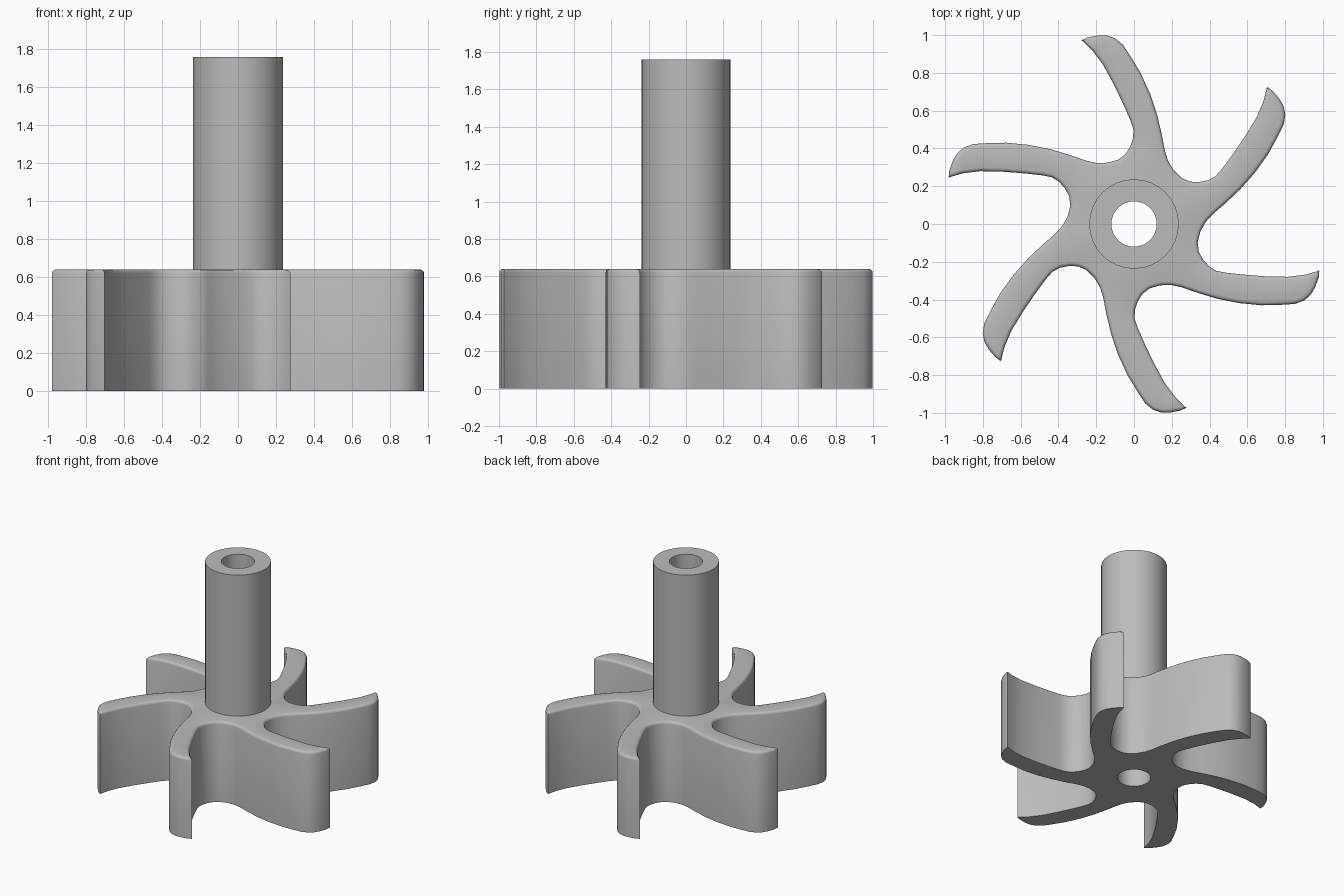
import bpy
import bmesh
from math import cos, sin, pi, radians
from mathutils import Matrix, Vector

cube = bpy.data.objects.get("Cube")
if cube:
    bpy.data.objects.remove(cube, do_unlink=True)

BLADES = 6
BODY_TOP, SHAFT_TOP = 0.64, 1.76
BORE, SHAFT = 0.12, 0.237
SIDES = 32
BEVEL = 0.02

# One blade outline: outer curve, tip, inner curve, up to the next blade's root
BLADE = [
    (.21, .285), (.18, .335), (.163, .39), (.148, .47), (.122, .58), (.085, .69),
    (.035, .8), (-.02, .89), (-.06, .95), (-.1, .983), (-.145, .998), (-.19, .998),
    (-.245, .988), (-.277, .973), (-.22, .918), (-.165, .845), (-.105, .735),
    (-.055, .63), (-.02, .55), (-.003, .5), (-.005, .455), (-.02, .41),
    (-.045, .37), (-.085, .34),
]

steel = bpy.data.materials.new("plain grey")
steel.use_nodes = True
grey = (0.5, 0.5, 0.5, 1)
steel.diffuse_color = grey
steel.node_tree.nodes["Principled BSDF"].inputs["Base Color"].default_value = grey


def circle(radius, z):
    return [Vector((radius * cos(2 * pi * i / SIDES), radius * sin(2 * pi * i / SIDES), z))
            for i in range(SIDES)]


def add_loop(bm, points):
    verts = [bm.verts.new(p) for p in points]
    edges = [bm.edges.new((v, verts[i - 1])) for i, v in enumerate(verts)]
    return verts, edges


def finish(bm, name):
    bmesh.ops.recalc_face_normals(bm, faces=bm.faces[:])
    mesh = bpy.data.meshes.new(name)
    bm.to_mesh(mesh)
    bm.free()
    mesh.materials.append(steel)
    obj = bpy.data.objects.new(name, mesh)
    bpy.context.collection.objects.link(obj)
    bpy.ops.object.select_all(action='DESELECT')
    obj.select_set(True)
    bpy.context.view_layer.objects.active = obj
    bpy.ops.object.shade_smooth_by_angle(angle=radians(35))
    return obj


# Impeller body: repeated blade outline with a bore, extruded upward
outline = []
for k in range(BLADES):
    turn = Matrix.Rotation(2 * pi * k / BLADES, 3, 'Z')
    outline += [turn @ Vector((x, y, 0)) for x, y in BLADE]

bm = bmesh.new()
rim = add_loop(bm, outline)[1]
bore = add_loop(bm, circle(BORE, 0))[1]
bmesh.ops.triangle_fill(bm, edges=rim + bore, use_beauty=True, normal=(0, 0, 1))
extruded = bmesh.ops.extrude_face_region(bm, geom=bm.faces[:], use_keep_orig=True)
raised = [g for g in extruded["geom"] if isinstance(g, bmesh.types.BMVert)]
bmesh.ops.translate(bm, verts=raised, vec=(0, 0, BODY_TOP))
bmesh.ops.recalc_face_normals(bm, faces=bm.faces[:])

# Rounded top rim, leaving the bore edge crisp
top_rim = [e for e in bm.edges
           if all(v.co.z > BODY_TOP / 2 and v.co.xy.length > SHAFT for v in e.verts)
           and len(e.link_faces) == 2
           and any(abs(f.normal.z) < 0.5 for f in e.link_faces)]
bmesh.ops.bevel(bm, geom=top_rim, offset=BEVEL, offset_type='OFFSET', segments=3,
                profile=0.5, affect='EDGES', clamp_overlap=True)
finish(bm, "impeller_body")

# Hollow shaft standing on the body
bm = bmesh.new()
section = [(SHAFT, BODY_TOP), (SHAFT, SHAFT_TOP), (BORE, SHAFT_TOP), (BORE, BODY_TOP)]
rings = [add_loop(bm, circle(r, z))[1] for r, z in section]
for lower, upper in zip(rings, rings[1:]):
    bmesh.ops.bridge_loops(bm, edges=lower + upper)
finish(bm, "hollow_shaft")
